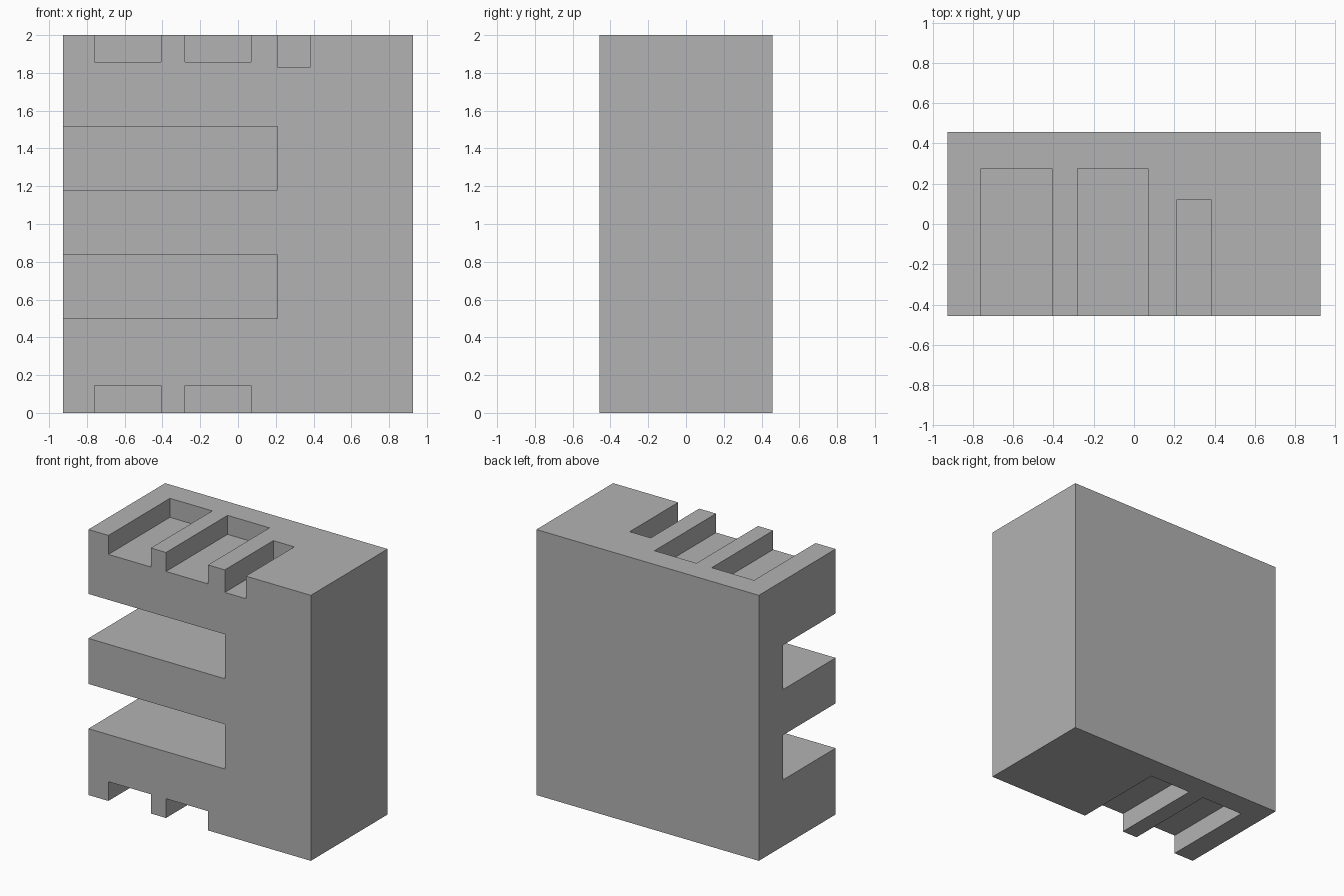
import bpy

if "Cube" in bpy.data.objects:
    bpy.data.objects.remove(bpy.data.objects["Cube"], do_unlink=True)

HALF_X, HALF_Y, HEIGHT = 0.927, 0.457, 2.0
OVER = 0.1  # how far cutters pass the open sides

grey = bpy.data.materials.new("plain_grey")
grey.use_nodes = True
colour = (0.448, 0.448, 0.448, 1)
grey.diffuse_color = colour
grey.node_tree.nodes["Principled BSDF"].inputs["Base Color"].default_value = colour


def box(name, x, y, z):
    """Box spanning the given (low, high) ranges."""
    spans = (x, y, z)
    bpy.ops.mesh.primitive_cube_add(size=1, location=[(a + b) / 2 for a, b in spans])
    obj = bpy.context.object
    obj.name = name
    obj.scale = [b - a for a, b in spans]
    bpy.ops.object.transform_apply(location=True, rotation=False, scale=True)
    obj.data.materials.append(grey)
    return obj


def cut(target, x, back, z):
    """Cut a slot that opens at the front and ends at y = back."""
    cutter = box("slot_cutter", x, (-HALF_Y - OVER, back), z)
    cutter.hide_render = True
    mod = target.modifiers.new("slot", "BOOLEAN")
    mod.operation, mod.solver, mod.object = "DIFFERENCE", "EXACT", cutter
    bpy.context.view_layer.objects.active = target
    bpy.ops.object.modifier_apply(modifier=mod.name)
    bpy.data.objects.remove(cutter, do_unlink=True)


# Main body
body = box("slotted_block", (-HALF_X, HALF_X), (-HALF_Y, HALF_Y), (0, HEIGHT))

# Two deep slots open at the right side
for z in ((0.50, 0.837), (1.18, 1.515)):
    cut(body, (-HALF_X - OVER, 0.21), 0.17, z)

# Paired wide channels in the top and bottom
for x in ((-0.76, -0.407), (-0.28, 0.07)):
    for z in ((1.857, HEIGHT + OVER), (-OVER, 0.145)):
        cut(body, x, 0.275, z)

# Narrow channel in the top
cut(body, (0.21, 0.385), 0.12, (1.83, HEIGHT + OVER))
